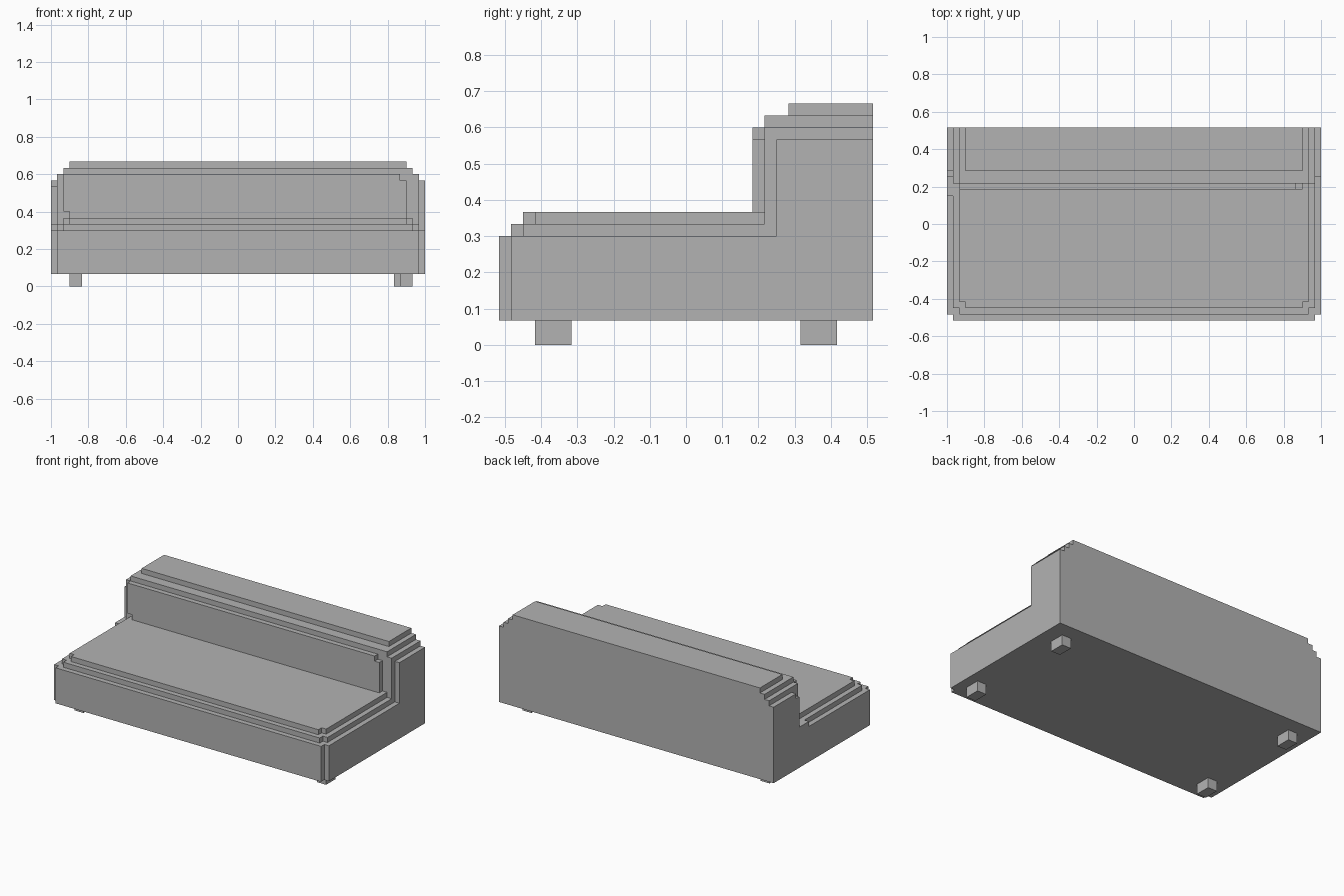
import bpy
import bmesh
from mathutils import Vector

cube = bpy.data.objects.get("Cube")
if cube:
    bpy.data.objects.remove(cube, do_unlink=True)

UNIT = 1 / 30      # one block of the stepped design
DEPTH = 31         # total depth in blocks

grey = bpy.data.materials.new("plain_grey")
grey.use_nodes = True
grey.diffuse_color = (0.45, 0.45, 0.45, 1)
grey.node_tree.nodes["Principled BSDF"].inputs["Base Color"].default_value = grey.diffuse_color


def prism(name, axis, lo, hi, outline):
    """Extrude an outline (in blocks) along an axis; y counts from the front."""
    def place(a, b, c):
        x, y, z = {"x": (c, a, b), "y": (a, c, b), "z": (a, b, c)}[axis]
        return Vector((x, y - DEPTH / 2, z)) * UNIT

    bm = bmesh.new()
    face = bm.faces.new([bm.verts.new(place(a, b, lo)) for a, b in outline])
    result = bmesh.ops.extrude_face_region(bm, geom=[face])
    moved = [g for g in result["geom"] if isinstance(g, bmesh.types.BMVert)]
    bmesh.ops.translate(bm, verts=moved, vec=place(0, 0, hi) - place(0, 0, lo))
    bmesh.ops.recalc_face_normals(bm, faces=bm.faces)
    mesh = bpy.data.meshes.new(name)
    bm.to_mesh(mesh)
    bm.free()
    mesh.materials.append(grey)
    obj = bpy.data.objects.new(name, mesh)
    bpy.context.collection.objects.link(obj)


def box(name, x0, x1, y0, y1, z0, z1):
    prism(name, "z", z0, z1, [(x0, y0), (x1, y0), (x1, y1), (x0, y1)])


def seat_layer(name, half, front, z):
    """One-block slab with its two front corners notched."""
    right = [(half - 1, front), (half - 1, front + 1), (half, front + 1), (half, 22)]
    left = [(-x, y) for x, y in reversed(right)]
    prism(name, "z", z, z + 1, right + left)


# Main L-shaped frame
prism("frame", "x", -29, 29, [(0, 2), (DEPTH, 2), (DEPTH, 18), (22, 18), (22, 9), (0, 9)])

# Side panels; the right one has small extra steps
prism("left_side_panel", "x", 29, 30,
      [(1, 2), (DEPTH, 2), (DEPTH, 17), (23, 17), (23, 9), (1, 9)])
prism("right_side_panel", "x", -30, -29,
      [(1, 2), (DEPTH, 2), (DEPTH, 17), (24, 17), (24, 16), (23, 16),
       (23, 10), (20, 10), (20, 9), (1, 9)])

# Stepped seat cushion
seat_layer("seat_lower", 29, 1, 9)
seat_layer("seat_upper", 28, 2, 10)

# Back cushion and stepped top of the backrest
prism("back_cushion", "y", 21, 22,
      [(-27, 11), (27, 11), (27, 17), (26, 17), (26, 18), (-28, 18), (-28, 12), (-27, 12)])
box("backrest_step", -28, 28, 22, DEPTH, 18, 19)
box("backrest_top", -27, 27, 24, DEPTH, 19, 20)

# Legs
for name, x, y in (("front_right_leg", -27, 3), ("back_right_leg", -27, 25),
                   ("front_left_leg", 26, 3), ("back_left_leg", 25, 25)):
    box(name, x, x + 2, y, y + 3, 0, 2)
